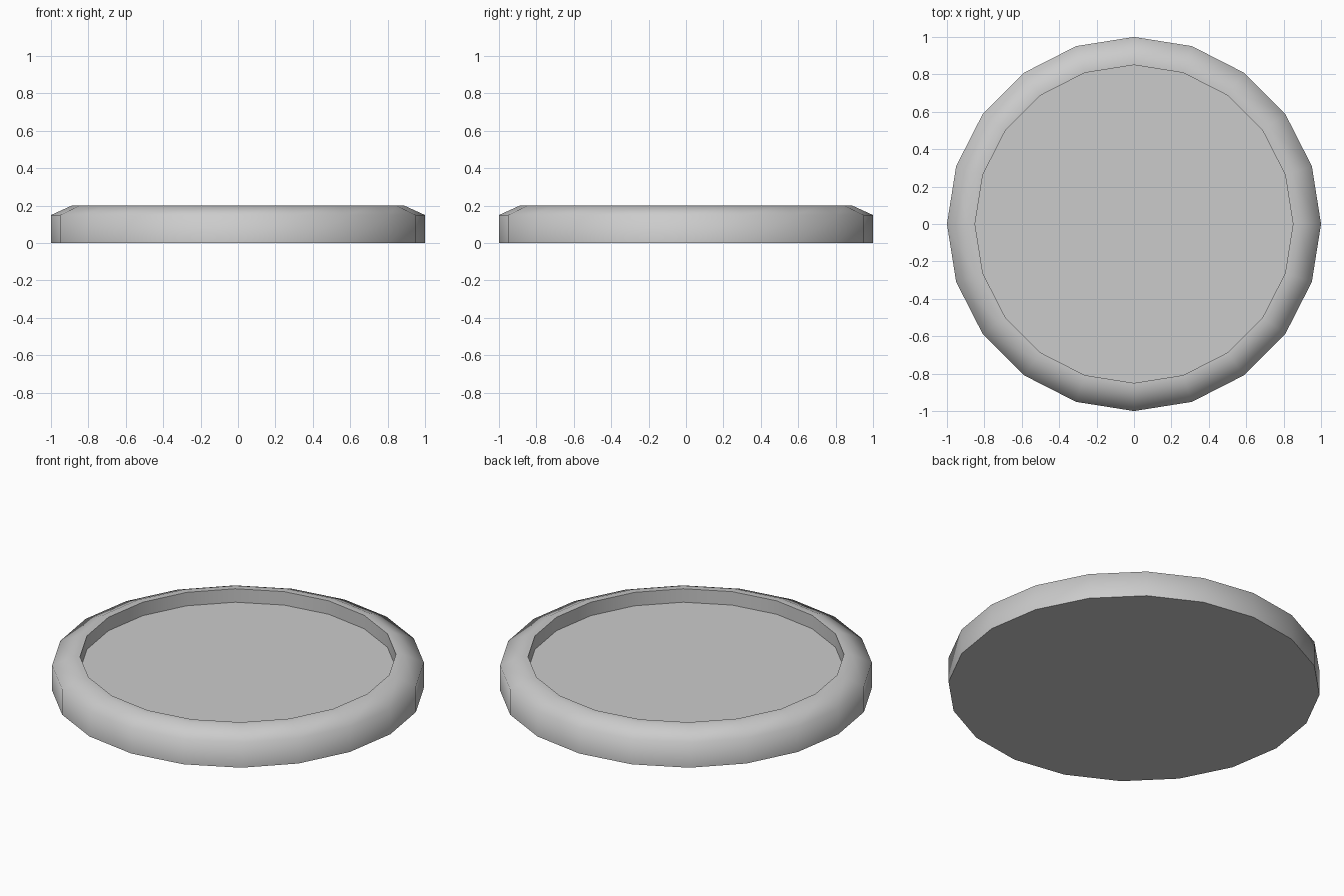
import bpy, bmesh, math

if "Cube" in bpy.data.objects:
    bpy.data.objects.remove(bpy.data.objects["Cube"])

SIDES = 20
# Dish profile (radius, height): base edge, wall, sloped rim, lip, recess floor
PROFILE = [(1.0, 0.0), (1.0, 0.15), (0.89, 0.2), (0.85, 0.2), (0.85, 0.12)]

bm = bmesh.new()
rings = [[bm.verts.new((r * math.cos(2 * math.pi * i / SIDES),
                        r * math.sin(2 * math.pi * i / SIDES), z))
          for i in range(SIDES)] for r, z in PROFILE]

# Rim walls
for low, high in zip(rings, rings[1:]):
    for i in range(SIDES):
        j = (i + 1) % SIDES
        bm.faces.new((low[i], low[j], high[j], high[i]))

# Underside and recessed floor
bm.faces.new(rings[0][::-1])
bm.faces.new(rings[-1])
bmesh.ops.recalc_face_normals(bm, faces=bm.faces)

mesh = bpy.data.meshes.new("round_tray")
bm.to_mesh(mesh)
bm.free()
tray = bpy.data.objects.new("round_tray", mesh)
bpy.context.collection.objects.link(tray)

# Smooth the outer rim, keep base and recess edges crisp
bpy.context.view_layer.objects.active = tray
tray.select_set(True)
bpy.ops.object.shade_smooth_by_angle(angle=math.radians(70))
